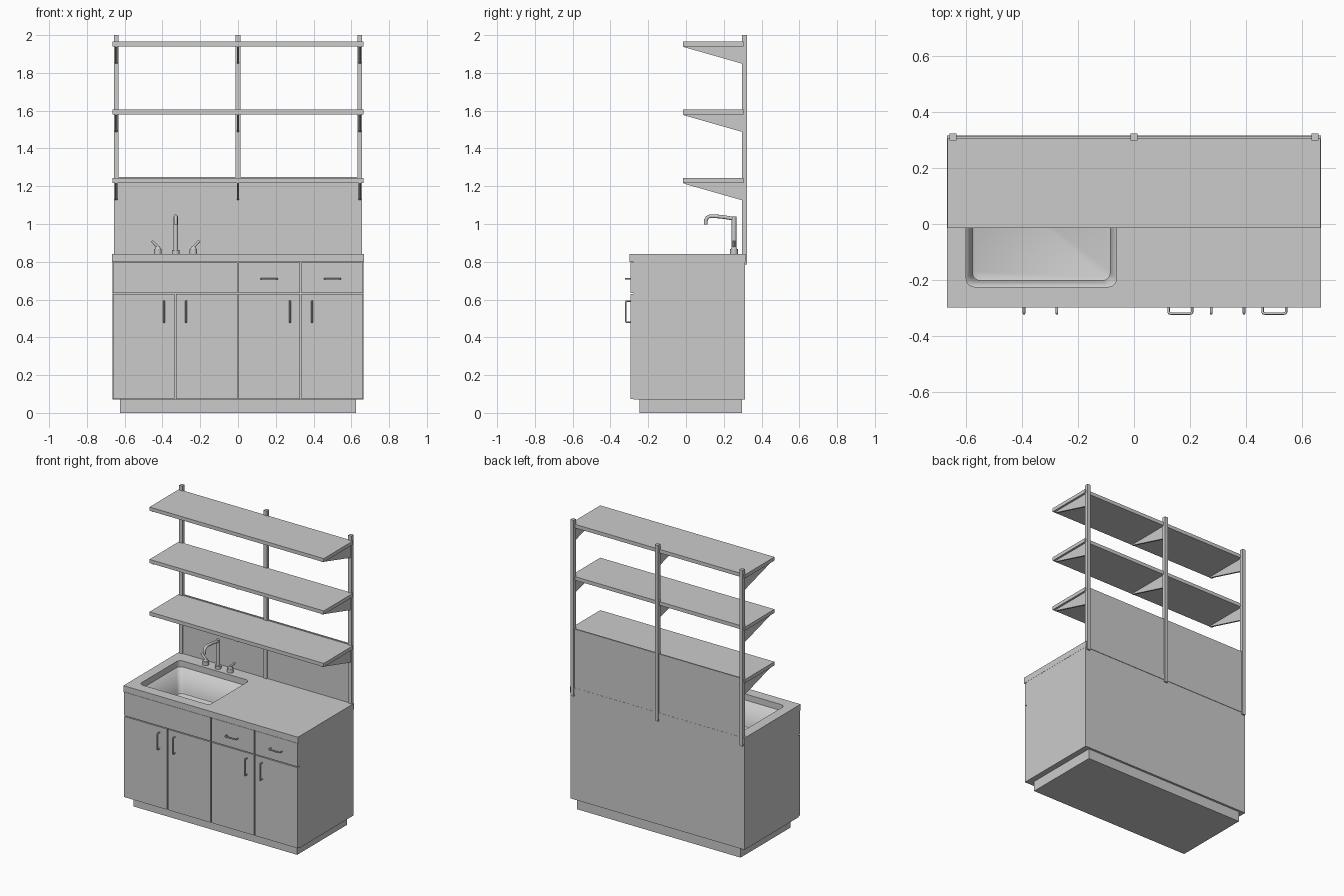
import bpy, bmesh, math
from mathutils import Vector

if "Cube" in bpy.data.objects:
    bpy.data.objects.remove(bpy.data.objects["Cube"])


def finish(name, bm, smooth=False):
    bmesh.ops.recalc_face_normals(bm, faces=bm.faces) if not smooth else None
    me = bpy.data.meshes.new(name)
    bm.to_mesh(me)
    bm.free()
    ob = bpy.data.objects.new(name, me)
    bpy.context.collection.objects.link(ob)
    if smooth:
        activate(ob)
        bpy.ops.object.shade_smooth_by_angle(angle=math.radians(35))
    return ob


def activate(ob):
    bpy.ops.object.select_all(action='DESELECT')
    ob.select_set(True)
    bpy.context.view_layer.objects.active = ob


def box(name, x0, x1, y0, y1, z0, z1):
    bm = bmesh.new()
    bmesh.ops.create_cube(bm, size=1)
    for v in bm.verts:
        v.co = Vector(((x0 + x1) / 2 + v.co.x * (x1 - x0),
                       (y0 + y1) / 2 + v.co.y * (y1 - y0),
                       (z0 + z1) / 2 + v.co.z * (z1 - z0)))
    return finish(name, bm)


def cylinder(name, x, y, z0, z1, r0, r1=None):
    bm = bmesh.new()
    bmesh.ops.create_cone(bm, cap_ends=True, segments=24, radius1=r0,
                          radius2=r0 if r1 is None else r1, depth=z1 - z0)
    bmesh.ops.translate(bm, verts=bm.verts, vec=(x, y, (z0 + z1) / 2))
    return finish(name, bm, True)


def tube(name, pts, r, bend=0.0, sides=3):
    # round bar along a path; inner corners get an arc of size "bend"
    P = [Vector(p) for p in pts]
    path = [P[0]]
    for a, b, c in zip(P, P[1:], P[2:]):
        s, e = b + (a - b).normalized() * bend, b + (c - b).normalized() * bend
        for i in range(7):
            t = i / 6
            path.append(s * (1 - t) ** 2 + b * 2 * t * (1 - t) + e * t * t)
    path.append(P[-1])
    cu = bpy.data.curves.new(name, 'CURVE')
    cu.dimensions = '3D'
    cu.bevel_depth = r
    cu.bevel_resolution = sides
    cu.use_fill_caps = True
    sp = cu.splines.new('POLY')
    sp.points.add(len(path) - 1)
    for q, p in zip(sp.points, path):
        q.co = (*p, 1)
    ob = bpy.data.objects.new(name, cu)
    bpy.context.collection.objects.link(ob)
    activate(ob)
    bpy.ops.object.convert(target='MESH')
    bpy.ops.object.shade_smooth_by_angle(angle=math.radians(40))
    return bpy.context.object


def loft(name, loops, cap_first, smooth):
    # loops: (half_x, half_y, corner_radius, z), rounded rectangles around the sink centre
    bm = bmesh.new()
    rings = []
    for hx, hy, r, z in loops:
        ring = []
        for k, (sx, sy) in enumerate(((1, 1), (-1, 1), (-1, -1), (1, -1))):
            for i in range(7):
                a = math.pi / 2 * (k + i / 6)
                ring.append(bm.verts.new((SX + sx * (hx - r) + r * math.cos(a),
                                          SY + sy * (hy - r) + r * math.sin(a), z)))
        rings.append(ring)
    for lo, hi in zip(rings, rings[1:]):
        n = len(lo)
        for i in range(n):
            bm.faces.new((lo[i], lo[(i + 1) % n], hi[(i + 1) % n], hi[i]))
    bm.faces.new(rings[-1])
    if cap_first:
        bm.faces.new(rings[0][::-1])
    return finish(name, bm, smooth)


def cut(ob, cutter):
    activate(ob)
    m = ob.modifiers.new("cut", 'BOOLEAN')
    m.object, m.operation, m.solver = cutter, 'DIFFERENCE', 'EXACT'
    bpy.ops.object.modifier_apply(modifier=m.name)
    bpy.data.objects.remove(cutter)


SX, SY = -0.33, -0.005          # sink centre
HX, HY = 0.268, 0.219           # sink half size
W = 0.665

# cabinet body and plinth
box("plinth", -0.625, 0.625, -0.247, 0.297, 0, 0.072)
carcass = box("cabinet_body", -W, W, -0.277, 0.312, 0.07, 0.80)
cut(carcass, box("sink_space", SX - 0.285, SX + 0.285, SY - 0.235, SY + 0.235, 0.55, 0.9))

# worktop with sink opening
top = box("worktop", -W - 0.001, W + 0.001, -0.298, 0.315, 0.80, 0.842)
cut(top, loft("sink_opening", [(HX, HY, 0.03, 0.7), (HX, HY, 0.03, 0.9)], True, False))

# sink basin, tapered with a small fillet at the floor
basin = loft("sink_basin", [(HX, HY, 0.03, 0.80), (HX - 0.018, HY - 0.018, 0.03, 0.64),
                            (HX - 0.022, HY - 0.022, 0.03, 0.629),
                            (HX - 0.032, HY - 0.032, 0.03, 0.622)], False, True)
sol = basin.modifiers.new("thickness", 'SOLIDIFY')
sol.thickness, sol.offset = 0.004, -1
cylinder("drain", SX, 0, 0.62, 0.625, 0.018)

# door and drawer fronts
G = 0.003


def front(name, x0, x1, z0, z1):
    box(name, x0 + G, x1 - G, -0.295, -0.277, z0 + G, z1 - G)


Q = W / 2
for i in range(4):
    front(f"door_{i + 1}", -W + i * Q, -W + (i + 1) * Q, 0.07, 0.632)
front("sink_front_panel", -W, 0, 0.632, 0.80)
front("drawer_front_1", 0, Q, 0.632, 0.80)
front("drawer_front_2", Q, W, 0.632, 0.80)

# bar handles
YF, YO, R = -0.290, -0.319, 0.0045
for i, x in enumerate((-0.392, -0.275, 0.275, 0.392)):
    tube(f"door_handle_{i + 1}", [(x, YF, 0.48), (x, YO, 0.48), (x, YO, 0.592), (x, YF, 0.592)], R, 0.008)
for i, x in enumerate((0.165, 0.50)):
    tube(f"drawer_handle_{i + 1}", [(x - 0.042, YF, 0.71), (x - 0.042, YO, 0.71),
                                    (x + 0.042, YO, 0.71), (x + 0.042, YF, 0.71)], R, 0.008)

# faucet
FY = 0.254
cylinder("faucet_base", SX, FY, 0.842, 0.862, 0.020)
cylinder("faucet_column", SX, FY, 0.86, 1.04, 0.0125)
tube("faucet_spout", [(SX, FY, 1.028), (SX, 0.18, 1.04), (SX, 0.106, 1.042), (SX, 0.104, 0.997)],
     0.0095, 0.03, 4)
for side, s in (("left", -1), ("right", 1)):
    x = SX + s * 0.094
    cylinder(f"tap_base_{side}", x, FY, 0.842, 0.868, 0.02)
    cylinder(f"tap_neck_{side}", x, FY, 0.868, 0.88, 0.016, 0.011)
    tube(f"tap_lever_{side}", [(x - s * 0.005, FY, 0.872), (x + s * 0.032, FY, 0.911)], 0.0075)

# splashback
box("splashback", -0.655, 0.655, 0.304, 0.314, 0.80, 1.248)

# posts, shelves and triangular brackets
posts = (-0.645, 0, 0.645)
for i, x in enumerate(posts):
    box(f"post_{i + 1}", x - 0.012, x + 0.012, 0.297, 0.323, 0.785, 2.0)
for j, z in enumerate((1.218, 1.58, 1.941)):
    box(f"shelf_{j + 1}", -W, W, -0.015, 0.305, z, z + 0.025)
    for i, x in enumerate(posts):
        bm = bmesh.new()
        f = bm.faces.new([bm.verts.new((x - 0.006, y, z + dz)) for y, dz in
                          ((-0.012, 0), (0.30, 0), (0.30, -0.093), (-0.012, -0.004))])
        ext = bmesh.ops.extrude_face_region(bm, geom=[f])
        bmesh.ops.translate(bm, vec=(0.012, 0, 0),
                            verts=[g for g in ext["geom"] if isinstance(g, bmesh.types.BMVert)])
        finish(f"bracket_{j + 1}_{i + 1}", bm)
